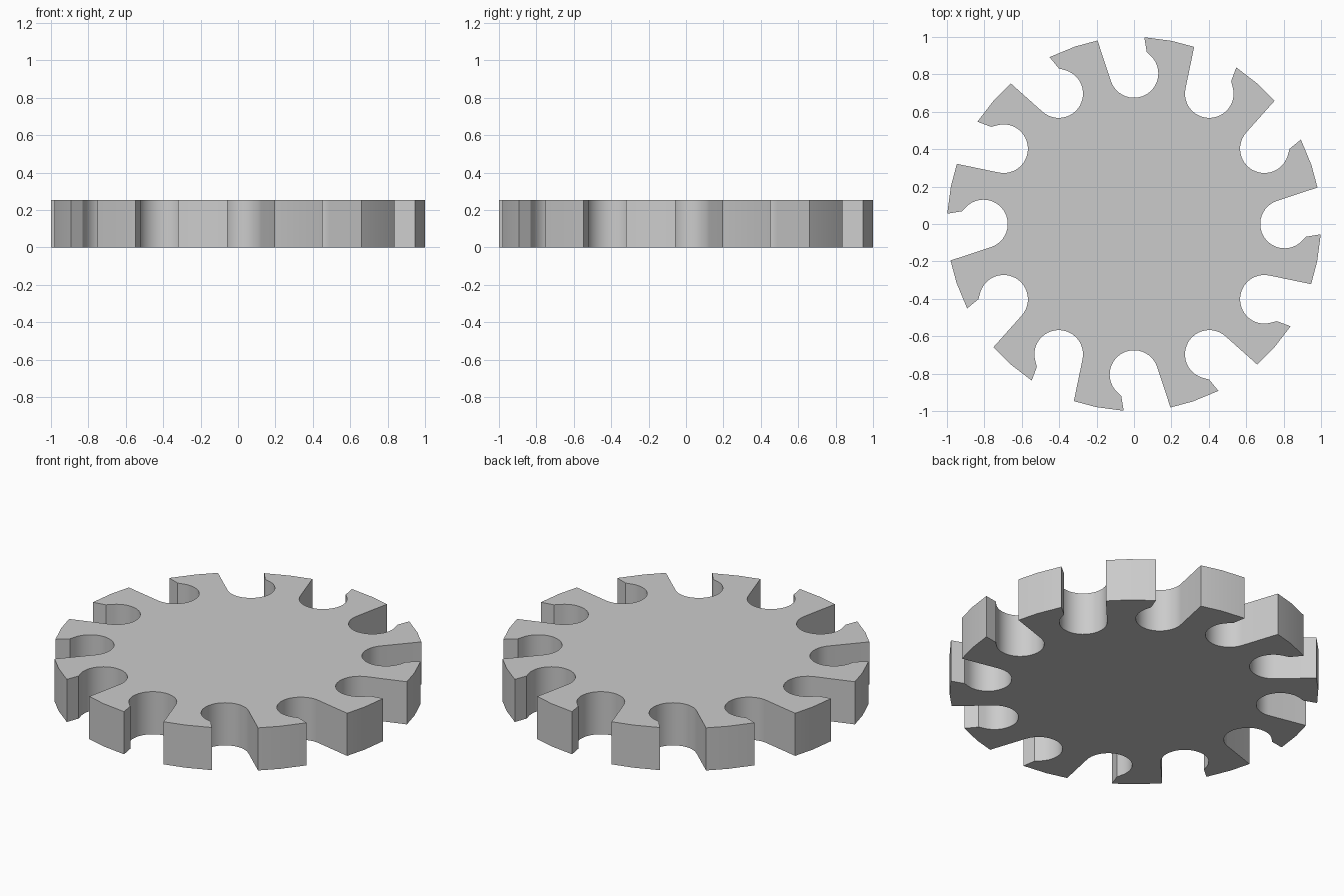
import bpy, bmesh
from math import sin, cos, pi, radians
from mathutils import Matrix, Vector

if "Cube" in bpy.data.objects:
    bpy.data.objects.remove(bpy.data.objects["Cube"])

TEETH = 12
HEIGHT = 0.255
HOLE_Y, HOLE_R = 0.805, 0.13

# One sector at the top of the disc, walked clockwise: slanted wall, round pocket, hooked lip, rim
sector = [(-0.195, 0.981)]
STEPS = 24
for i in range(STEPS + 1):
    a = radians(198.3 + (403 - 198.3) * i / STEPS)
    sector.append((HOLE_R * cos(a), HOLE_Y + HOLE_R * sin(a)))
sector += [(0.068, 0.921), (0.055, 0.9985), (0.202, 0.979)]

# Repeat the sector around the disc
outline = []
for k in range(TEETH):
    turn = Matrix.Rotation(-2 * pi * k / TEETH, 3, 'Z')
    outline += [turn @ Vector((x, y, 0)) for x, y in sector]

# Fill the outline and extrude it upward
bm = bmesh.new()
face = bm.faces.new([bm.verts.new(p) for p in outline])
top = bmesh.ops.extrude_face_region(bm, geom=[face])["geom"]
bmesh.ops.translate(bm, vec=(0, 0, HEIGHT),
                    verts=[v for v in top if isinstance(v, bmesh.types.BMVert)])
bmesh.ops.recalc_face_normals(bm, faces=bm.faces)
mesh = bpy.data.meshes.new("notched_disc")
bm.to_mesh(mesh)
bm.free()

disc = bpy.data.objects.new("notched_disc", mesh)
bpy.context.collection.objects.link(disc)
bpy.context.view_layer.objects.active = disc
disc.select_set(True)
bpy.ops.object.shade_smooth_by_angle(angle=radians(9))
